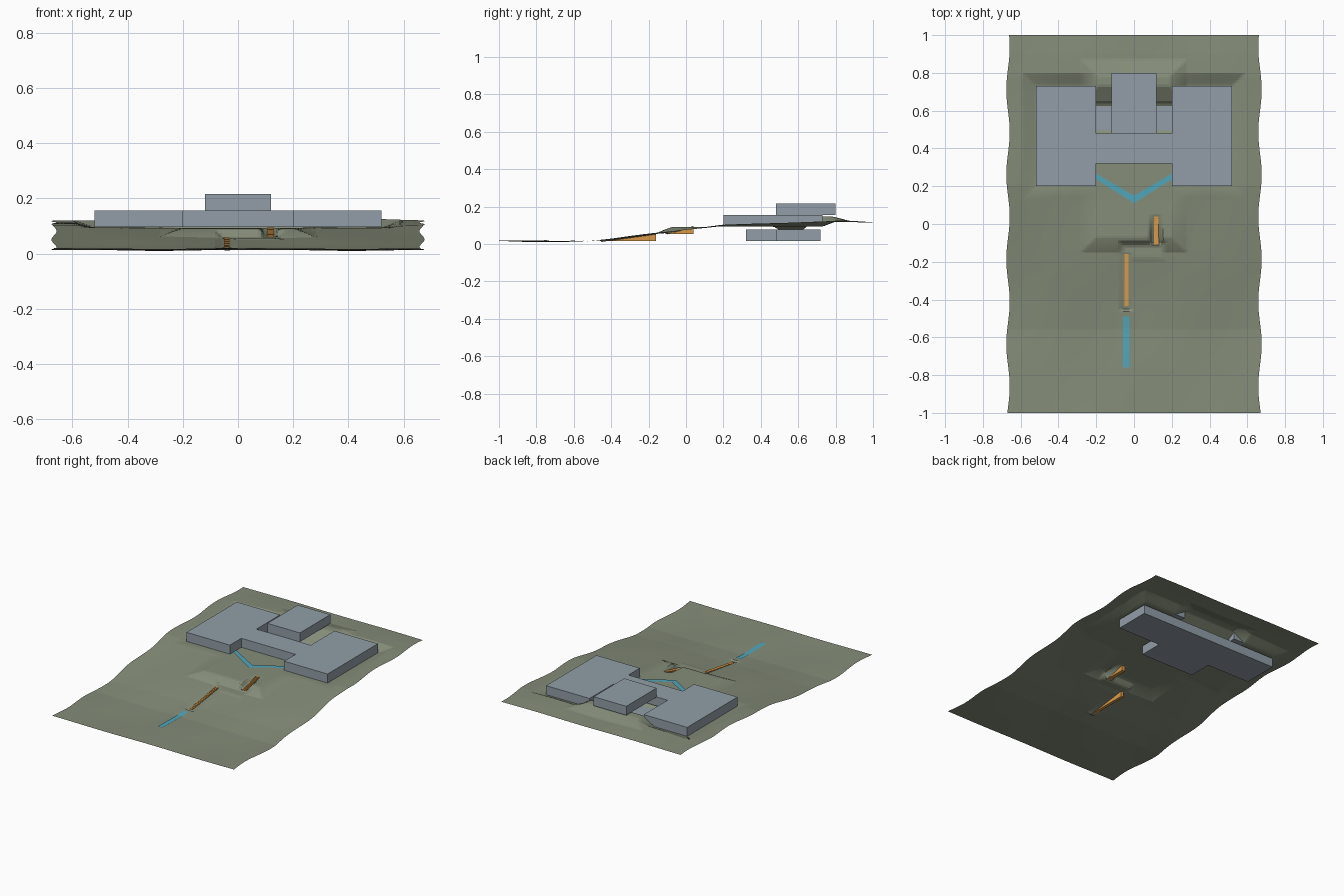
import bpy, bmesh, math

if "Cube" in bpy.data.objects:
    bpy.data.objects.remove(bpy.data.objects["Cube"])

def material(name, rgb):
    m = bpy.data.materials.new(name)
    lin = [((c / 255 + 0.055) / 1.055) ** 2.4 for c in rgb]
    m.diffuse_color = (*lin, 1)
    m.use_nodes = True
    m.node_tree.nodes["Principled BSDF"].inputs["Base Color"].default_value = m.diffuse_color
    return m

GRASS = material("olive ground", (133, 141, 121))
STONE = material("blue grey building", (146, 158, 167))
WATER = material("blue path", (82, 166, 186))
WOOD = material("orange stair", (216, 152, 74))

def finish(name, bm, mat):
    me = bpy.data.meshes.new(name)
    bm.to_mesh(me)
    bm.free()
    me.materials.append(mat)
    ob = bpy.data.objects.new(name, me)
    bpy.context.collection.objects.link(ob)
    return ob

def extrude(name, pts, move, mat):
    """Solid from a closed 3D outline pushed along a vector."""
    bm = bmesh.new()
    face = bm.faces.new([bm.verts.new(p) for p in pts])
    top = bmesh.ops.extrude_face_region(bm, geom=[face])["geom"]
    bmesh.ops.translate(bm, vec=move, verts=[g for g in top if isinstance(g, bmesh.types.BMVert)])
    bmesh.ops.recalc_face_normals(bm, faces=bm.faces)
    return finish(name, bm, mat)

def slab(name, half, z0, z1):
    """Building storey, mirrored from the right half of its plan."""
    plan = half + [(-x, y) for x, y in reversed(half)]
    return extrude(name, [(x, y, z0) for x, y in plan], (0, 0, z1 - z0), STONE)

# Three storeys
slab("lower_storey", [(0.2, 0.32), (0.2, 0.48), (0.52, 0.48), (0.52, 0.72)], 0.017, 0.078)
slab("middle_storey", [(0.2, 0.32), (0.2, 0.2), (0.52, 0.2), (0.52, 0.73), (0.2, 0.73), (0.2, 0.48)],
     0.096, 0.156)
slab("upper_storey", [(0.12, 0.48), (0.12, 0.8)], 0.156, 0.216)

# Ground height
PROFILE = [(-1, .018), (-.8, .014), (-.56, .012), (-.4, .026), (-.2, .052), (0, .076), (.2, .1),
           (.5, .112), (.78, .123), (.9, .12), (1, .115)]

def lerp(a, b, t):
    return a + (b - a) * t

def natural(x, y):
    z = PROFILE[-1][1]
    for (y0, z0), (y1, z1) in zip(PROFILE, PROFILE[1:]):
        if y <= y1:
            z = lerp(z0, z1, max(0, (y - y0) / (y1 - y0)))
            break
    return z + 0.004 * math.sin(x * 9 + 1) * math.sin(y * 6)

def blend(z, target, x, y, box, margin):
    """Pull the ground to a target inside a box, fading over a margin."""
    x0, x1, y0, y1 = box
    d = max(x0 - x, x - x1, y0 - y, y - y1, 0)
    return lerp(z, target, max(0, 1 - d / margin))

def ground(x, y):
    z = natural(x, y)
    z = blend(z, 0.092, x, y, (-0.2, 0.2, -0.07, 0.2), 0.08)          # forecourt
    z = blend(z, 0.093, x, y, (-0.52, 0.52, 0.2, 0.73), 0.07)         # building pad
    z = blend(z, 0.148, x, y, (-0.19, 0.19, 0.73, 0.78), 0.09)        # rear mound
    z = blend(z, 0.068, x, y, (-0.2, 0.2, 0.51, 0.61), 0.04)          # light well
    z = blend(z, 0.055, x, y, (-0.05, 0.14, -0.17, -0.12), 0.03)      # stair landing
    if -0.45 < y < -0.15:                                             # stair cuts
        z = blend(z, lerp(.013, .052, (y + .44) / .28), x, y, (-.055, -.025, -.45, -.15), 0.025)
    if -0.1 < y < 0.04:
        z = blend(z, lerp(.052, .089, (y + .1) / .14), x, y, (.1, .13, -.1, .04), 0.02)
    return z

bm = bmesh.new()
NX, NY = 112, 160
bmesh.ops.create_grid(bm, x_segments=NX, y_segments=NY, size=1)
for v in bm.verts:
    x = v.co.x * (0.667 + 0.009 * math.sin(v.co.y * 14 - 2.1))
    v.co = (x, v.co.y, ground(x, v.co.y))
finish("ground", bm, GRASS)

# Stairs as stepped side profiles with flat undersides
def stair(name, x, width, y0, y1, z0, z1, steps):
    pts = [(x, y0, z0)]
    dy, dz = (y1 - y0) / steps, (z1 - z0) / steps
    for i in range(steps):
        pts += [(x, y0 + i * dy, z0 + (i + 1) * dz), (x, y0 + (i + 1) * dy, z0 + (i + 1) * dz)]
    pts.append((x, y1, z0))
    extrude(name, pts, (width, 0, 0), WOOD)

stair("lower_stair", -0.05, 0.02, -0.435, -0.16, 0.015, 0.058, 18)
stair("upper_stair", 0.105, 0.025, -0.11, 0.04, 0.054, 0.095, 14)

# Paths laid over the ground
def path(name, rows):
    bm = bmesh.new()
    pairs = [[bm.verts.new((x, y, ground(x, y) + 0.004)) for x, y in row] for row in rows]
    for a, b in zip(pairs, pairs[1:]):
        bm.faces.new((a[0], a[1], b[1], b[0]))
    bmesh.ops.recalc_face_normals(bm, faces=bm.faces)
    finish(name, bm, WATER)

path("front_path", [[(-0.058, y), (-0.024, y)] for y in [-0.76 + 0.03 * i for i in range(10)]])
fork = [-0.2 + 0.05 * i for i in range(9)]
path("forked_path", [[(x, 0.11 + 0.63 * abs(x)), (x, 0.15 + 0.58 * abs(x))] for x in fork])
